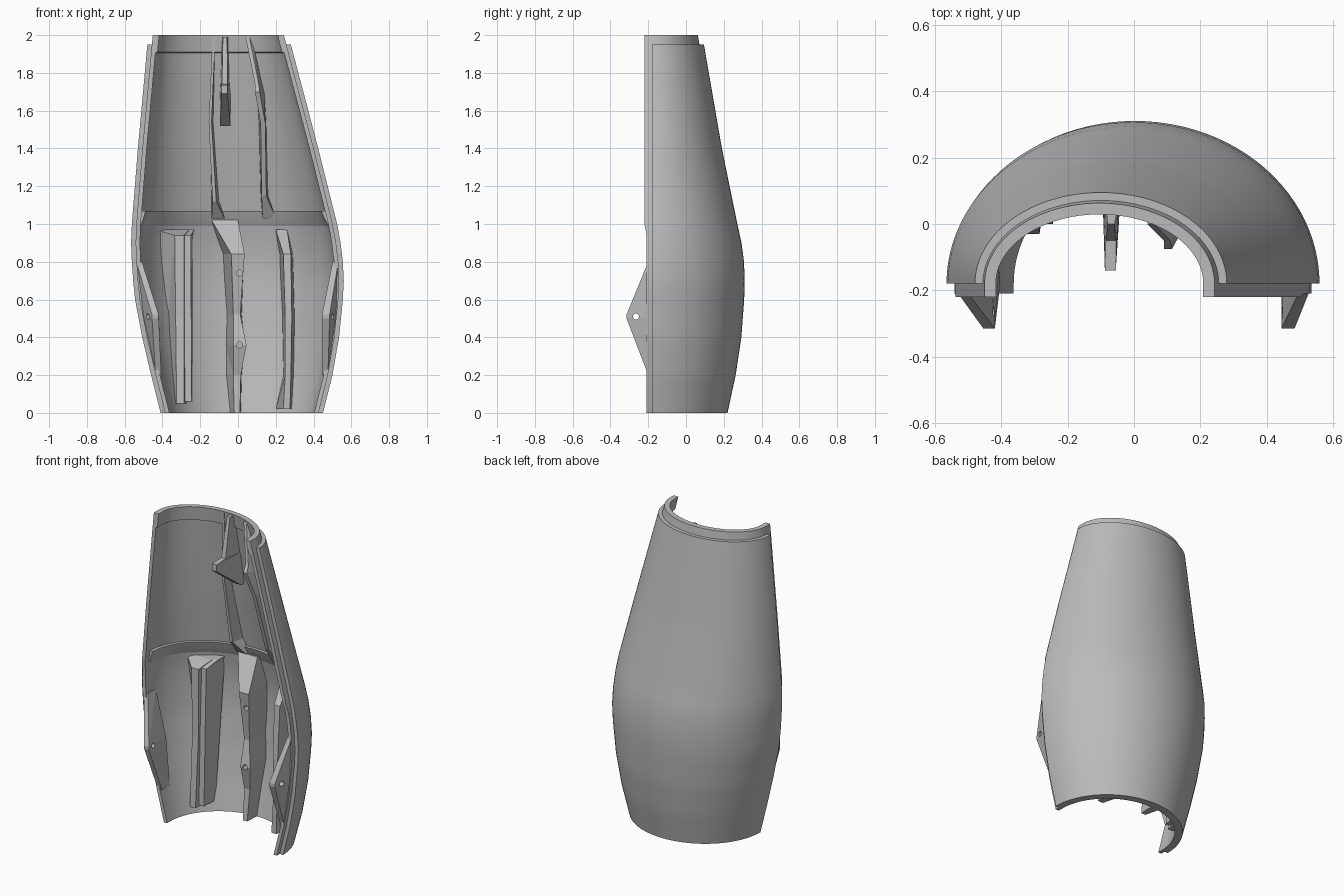
import bpy
import bmesh
import math

default_cube = bpy.data.objects.get("Cube")
if default_cube:
    bpy.data.objects.remove(default_cube, do_unlink=True)

# One plain grey plastic
grey = bpy.data.materials.new("grey plastic")
grey.use_nodes = True
grey_value = (0.5, 0.5, 0.5, 1)
grey.diffuse_color = grey_value
grey.node_tree.nodes["Principled BSDF"].inputs["Base Color"].default_value = grey_value

SEGMENTS = 48
SEAM_Y = -0.18

# Shell outline: height, right edge x, left edge x, back y
OUTLINE = [
    (0, -.41, .45, .22), (.2, -.46, .5, .263), (.4, -.507, .535, .293),
    (.6, -.545, .555, .308), (.7, -.555, .56, .311), (.8, -.562, .555, .307),
    (.9, -.566, .543, .294), (1, -.562, .525, .272), (1.4, -.53, .425, .19),
    (1.95, -.48, .28, .095), (2, -.475, .267, .087),
]


def outline_at(z):
    """Centre x, half width and depth of the shell at a height."""
    for low, high in zip(OUTLINE, OUTLINE[1:]):
        if z <= high[0]:
            break
    t = (z - low[0]) / (high[0] - low[0])
    right, left, back = [a + (b - a) * t for a, b in zip(low[1:], high[1:])]
    return (left + right) / 2, (left - right) / 2, back - SEAM_Y


def wall_y(x, z, offset):
    """Back y of the shell, offset inward, at a point seen from the front."""
    centre, width, depth = outline_at(z)
    u = (x - centre) / (width - offset)
    return SEAM_Y + (depth - offset) * math.sqrt(max(0, 1 - u * u))


def finish(name, bm, smooth=False):
    bmesh.ops.recalc_face_normals(bm, faces=bm.faces)
    mesh = bpy.data.meshes.new(name)
    bm.to_mesh(mesh)
    bm.free()
    mesh.materials.append(grey)
    obj = bpy.data.objects.new(name, mesh)
    bpy.context.collection.objects.link(obj)
    if smooth:
        bpy.ops.object.select_all(action="DESELECT")
        obj.select_set(True)
        bpy.context.view_layer.objects.active = obj
        bpy.ops.object.shade_smooth_by_angle(angle=math.radians(30))
    return obj


def half_ring(z, offset, front):
    centre, width, depth = outline_at(z)
    arc = []
    for i in range(SEGMENTS + 1):
        angle = math.pi * i / SEGMENTS
        arc.append((centre + (width - offset) * math.cos(angle),
                    SEAM_Y + (depth - offset) * math.sin(angle), z))
    return [(arc[0][0], front, z)] + arc + [(arc[-1][0], front, z)]


def shell(name, levels):
    """Half tube; each level is height, outer offset, inner offset, front y."""
    bm = bmesh.new()
    loops = []
    for z, outer, inner, front in levels:
        points = half_ring(z, outer, front) + half_ring(z, inner, front)[::-1]
        loops.append([bm.verts.new(p) for p in points])
    count = len(loops[0])
    for a, b in zip(loops, loops[1:]):
        for i in range(count):
            j = (i + 1) % count
            bm.faces.new((a[i], a[j], b[j], b[i]))
    for loop in (loops[0], loops[-1]):
        for i in range(count // 2 - 1):
            bm.faces.new((loop[i], loop[i + 1], loop[-2 - i], loop[-1 - i]))
    bmesh.ops.dissolve_degenerate(bm, dist=0.0001, edges=bm.edges)
    return finish(name, bm, smooth=True)


def rib(name, stations):
    """Rib on the inner wall; station is z, front x pair, front y, root x pair."""
    bm = bmesh.new()
    loops = []
    for z, front_a, front_b, y, root_a, root_b in stations:
        corners = [(front_a, y), (front_b, y),
                   (root_b, wall_y(root_b, z, .035)), (root_a, wall_y(root_a, z, .035))]
        loops.append([bm.verts.new((px, py, z)) for px, py in corners])
    for a, b in zip(loops, loops[1:]):
        for i in range(4):
            j = (i + 1) % 4
            bm.faces.new((a[i], a[j], b[j], b[i]))
    bm.faces.new(loops[0])
    bm.faces.new(loops[-1])
    bmesh.ops.triangulate(bm, faces=bm.faces)
    return finish(name, bm)


def drill(target, location, rotation, depth):
    bpy.ops.mesh.primitive_cylinder_add(vertices=20, radius=.016, depth=depth,
                                        location=location, rotation=rotation)
    cutter = bpy.context.object
    cutter.name = target.name + "_hole_cutter"
    cutter.hide_render = True
    cutter.hide_set(True)
    cutter.display_type = "WIRE"
    cut = target.modifiers.new("hole", "BOOLEAN")
    cut.operation = "DIFFERENCE"
    cut.solver = "EXACT"
    cut.object = cutter


# Outer skin and the inner liner that stands proud at the seam and the collar
heights = [i * .05 for i in range(40)]
shell("outer_skin", [(z, 0, .026, SEAM_Y) for z in heights])

liner = []
for z in heights[:-1] + [1.905, 1.91, 1.95, 2]:
    inner = .058 if z > 1.906 else .047
    liner.append((z, .024, inner, -.22 if z >= 1 else -.21))
shell("inner_liner", liner)

# Ledge across the inside at the widest part
shell("inner_ledge", [(.99, .04, .048, SEAM_Y), (1.03, .04, .06, SEAM_Y),
                      (1.07, .04, .068, SEAM_Y)])

# Pierced triangular ears on both seams
for name, side, tip in (("right_ear", -1, (-.455, -.42)), ("left_ear", 1, (.485, .445))):
    bm = bmesh.new()
    for z, thickness in ((.2, .03), (.51, .07), (.8, .03)):
        centre, width, _ = outline_at(z)
        edge = centre + side * (width - .024)
        for x in (edge, edge - side * thickness):
            for y in (-.12, -.2):
                bm.verts.new((x, y, z))
    for x in tip:
        for z in (.5, .52):
            bm.verts.new((x, -.315, z))
    bmesh.ops.convex_hull(bm, input=bm.verts)
    ear = finish(name, bm)
    drill(ear, (side * .47, -.265, .51), (0, math.pi / 2, 0), .3)

# Lower ribs
spine = rib("lower_centre_rib", [
    (0, -.02, .01, .08, -.045, .015), (.2, -.025, .015, .1, -.065, .02),
    (.36, -.025, .045, .06, -.065, .035), (.52, -.025, .012, .1, -.06, .02),
    (.84, -.035, .035, .06, -.08, .03), (1.02, -.14, 0, .2, -.14, 0)])
for z in (.36, .74):
    drill(spine, (.008, .07, z), (math.pi / 2, 0, 0), .08)

rib("lower_right_rib", [
    (.05, -.325, -.285, -.03, -.335, -.27), (.5, -.33, -.285, 0, -.37, -.27),
    (.94, -.335, -.285, 0, -.42, -.27), (.97, -.44, -.26, .1, -.44, -.26)])
rib("lower_right_rib_step", [
    (.06, -.3, -.245, 0, -.3, -.24), (.94, -.3, -.25, .03, -.3, -.24),
    (.97, -.3, -.23, .12, -.3, -.23)])
rib("lower_left_rib", [
    (.02, .24, .275, 0, .2, .285), (.2, .25, .28, 0, .24, .295),
    (.5, .25, .285, 0, .235, .3), (.84, .24, .28, .03, .22, .29),
    (.97, .2, .26, .17, .2, .26)])

# Upper ribs and the stepped gusset at the collar
rib("upper_right_rib", [
    (1.03, -.14, -.07, .18, -.14, -.07), (1.12, -.135, -.115, .11, -.14, -.1),
    (1.54, -.155, -.14, .06, -.15, -.13), (1.99, -.135, -.12, .03, -.135, -.12)])
rib("upper_left_rib", [
    (1.03, .13, .2, .17, .13, .2), (1.15, .125, .15, .1, .12, .16),
    (1.53, .12, .145, -.02, .11, .15), (1.7, .09, .115, -.075, .1, .14),
    (1.74, .09, .11, -.05, .09, .13), (1.99, .04, .06, 0, .05, .075)])
rib("collar_gusset", [
    (1.52, -.095, -.04, .09, -.095, -.04), (1.69, -.088, -.055, -.14, -.095, -.04),
    (1.735, -.088, -.055, -.14, -.092, -.045), (1.74, -.085, -.055, -.05, -.092, -.045),
    (1.99, -.08, -.058, 0, -.085, -.05)])
